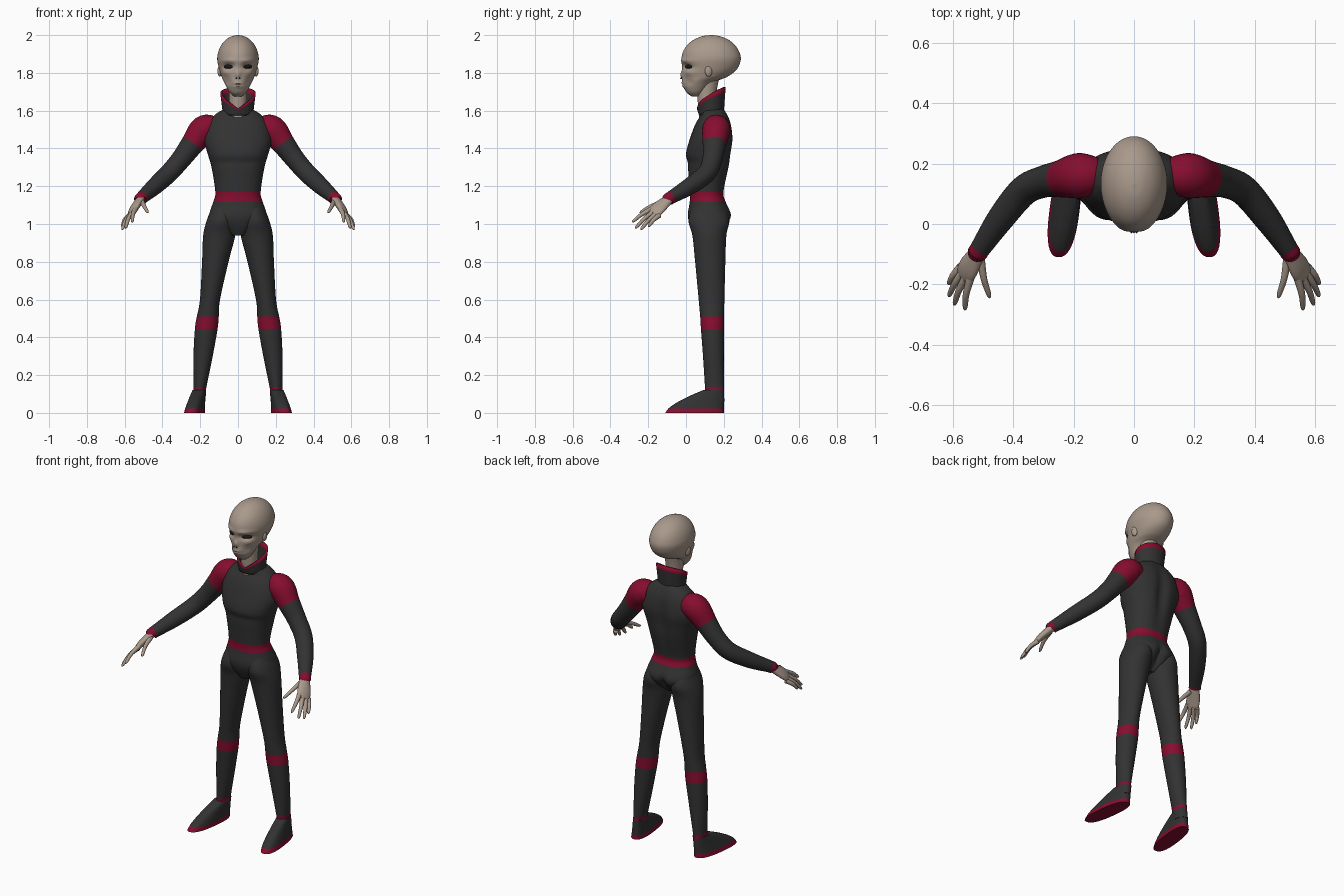
import bpy, bmesh, math
from mathutils import Vector

cube = bpy.data.objects.get("Cube")
if cube:
    bpy.data.objects.remove(cube)


def material(name, red, green, blue):
    mat = bpy.data.materials.new(name)
    mat.use_nodes = True
    color = (red, green, blue, 1)
    mat.diffuse_color = color
    mat.node_tree.nodes["Principled BSDF"].inputs["Base Color"].default_value = color
    return mat


SUIT = material("charcoal suit", .032, .032, .033)
TRIM = material("crimson trim", .24, .004, .028)
SKIN = material("tan skin", .4, .32, .26)
EYE = material("black eye", .01, .01, .01)
FRONT, BACK = -1, 1


def finish(name, bm, materials):
    bmesh.ops.recalc_face_normals(bm, faces=bm.faces)
    mesh = bpy.data.meshes.new(name)
    bm.to_mesh(mesh)
    bm.free()
    for mat in materials:
        mesh.materials.append(mat)
    mesh.shade_smooth()
    mesh.set_sharp_from_angle(angle=math.radians(50))
    obj = bpy.data.objects.new(name, mesh)
    bpy.context.scene.collection.objects.link(obj)
    return obj


def skin_rings(bm, rings, is_trim):
    """Bridge neighbouring rings with quads; is_trim picks the material of each band."""
    for band, (lower, upper) in enumerate(zip(rings, rings[1:])):
        for i in range(len(lower)):
            quad = (lower[i - 1], lower[i], upper[i], upper[i - 1])
            bm.faces.new(quad).material_index = int(is_trim(band))


def spline(rows, sub):
    """Smooth interpolation that passes through every row."""
    last = len(rows) - 1
    steps = []
    for i in range(last):
        a, b, c, d = (Vector(rows[max(0, min(last, i + k))]) for k in (-1, 0, 1, 2))
        for j in range(sub):
            t = j / sub
            steps.append(b + (c - a) * t / 2 + (a - b * 2.5 + c * 2 - d / 2) * t ** 2
                         + ((b - c) * 3 + d - a) / 2 * t ** 3)
    return steps + [Vector(rows[last])]


def loft(name, rows, materials, trim=(), seg=32, sub=6, power=2,
         tube=False, side=None, mirror=1, warp=None):
    """Rows hold x, y, z, half width, half depth. Bands listed in trim use the second material."""
    steps = spline([Vector(row) for row in rows], sub)
    centres = [Vector(step[:3]) for step in steps]
    bm = bmesh.new()
    rings = []
    for k, step in enumerate(steps):
        across, deep = Vector((1, 0, 0)), Vector((0, 1, 0))
        if tube:
            along = centres[min(k + 1, len(steps) - 1)] - centres[max(k - 1, 0)]
            along.normalize()
            across = Vector(side) if side else along.cross(Vector((0, 0, 1)))
            across = (across - along * across.dot(along)).normalized()
            deep = along.cross(across)
        ring = []
        for i in range(seg):
            angle = math.tau * i / seg
            c, s = (math.copysign(abs(f) ** (2 / power), f) for f in (math.cos(angle), math.sin(angle)))
            point = centres[k] + across * step[3] * c + deep * step[4] * s
            if warp:
                warp(point, s)
            point.x *= mirror
            ring.append(bm.verts.new(point))
        rings.append(ring)
    skin_rings(bm, rings, lambda band: band // sub in trim)
    bm.faces.new(rings[0]).material_index = int(0 in trim)
    bm.faces.new(rings[-1]).material_index = int(len(rows) - 2 in trim)
    return finish(name, bm, materials)


def bumps(*table):
    """Soft bumps: facing, x, z, spread in x, spread in z, shift in y."""
    def warp(point, s):
        for facing, x, z, wide, tall, shift in table:
            weight = max(0, min(1, s * facing * 2))
            falloff = ((abs(point.x) - x) / wide) ** 2 + ((point.z - z) / tall) ** 2
            point.y += weight * shift * math.exp(-falloff)
    return warp


def ellipsoid(name, location, radii, mat, turn=0):
    bm = bmesh.new()
    bmesh.ops.create_uvsphere(bm, u_segments=20, v_segments=12, radius=1)
    obj = finish(name, bm, [mat])
    obj.location, obj.scale, obj.rotation_euler.z = location, radii, turn


def upright(table):
    """Turn z, half width, front y, back y into centred loft rows."""
    return [(0, (front + back) / 2, z, width, (back - front) / 2) for z, width, front, back in table]


# Torso with red belt, chest crease and grooved back
torso_rows = upright([
    (.94, .04, .05, .16), (1, .12, .02, .22), (1.05, .15, .01, .24), (1.12, .13, .02, .21),
    (1.17, .12, .02, .2), (1.3, .14, .01, .23), (1.37, .16, 0, .24), (1.45, .18, .02, .25),
    (1.53, .16, .05, .24), (1.58, .12, .08, .22), (1.61, .07, .08, .2)])
torso_shape = bumps((FRONT, .05, 1.33, .07, .02, .006), (BACK, 0, 1.4, .03, .15, -.02),
                    (BACK, 0, 1, .02, .06, -.03))
loft("torso", torso_rows, [SUIT, TRIM], trim=[3], seg=64, power=2.25, warp=torso_shape)

# Standing collar, low at the front, with red rim
bm = bmesh.new()
rings = []
levels = 6
for level in range(levels):
    t = level / (levels - 1)
    ring = []
    for i in range(64):
        c, s = math.cos(math.tau * i / 64), math.sin(math.tau * i / 64)
        rise = t * (.035 + .115 * math.sqrt((1 + s) / 2))
        ring.append(bm.verts.new(((.074 + rise / 8) * c, .134 + (.06 + t / 90) * s, 1.575 + rise)))
    rings.append(ring)
skin_rings(bm, rings, lambda band: band == levels - 2)
collar = finish("collar", bm, [SUIT, TRIM])
thickness = collar.modifiers.new("thickness", "SOLIDIFY")
thickness.thickness = .01
thickness.offset = 0

# Neck
loft("neck", upright([(1.56, .05, .07, .17), (1.68, .047, .06, .16), (1.79, .055, .06, .18)]), [SKIN])

# Head: jaw rows, then a domed skull, with sunken eyes, nose and muzzle
head_rows = upright([(1.675, .02, .03, .07), (1.7, .047, 0, .1), (1.75, .073, -.018, .15),
                     (1.78, .087, -.018, .22), (1.82, .1, -.02, .27)])
for i in range(6):
    angle = math.pi / 2 * i / 5
    shrink = max(math.cos(angle), .03)
    head_rows.append((0, .133, 1.87 + .13 * math.sin(angle), .11 * shrink, .157 * shrink))
face = bumps(
    (FRONT, .05, 1.833, .03, .016, .02),    # eye sockets
    (FRONT, .05, 1.865, .04, .012, -.007),  # brows
    (FRONT, 0, 1.79, .013, .02, -.012),     # nose
    (FRONT, .07, 1.8, .02, .014, -.008),    # cheekbones
    (FRONT, .055, 1.755, .02, .02, .012),   # cheek hollows
    (FRONT, 0, 1.737, .03, .015, -.01),     # muzzle
    (FRONT, 0, 1.737, .03, .004, .009))     # mouth
loft("head", head_rows, [SKIN], seg=96, sub=8, warp=face)


def toe_out(point, s):
    point.x += (.15 - point.y) / 8


palm_side = (.5, .8, -.35)
knuckles = Vector((.542, -.18, 1.08)), Vector((.574, -.142, 1.045))
tips = Vector((.56, -.285, 1.01)), Vector((.615, -.2, .985))
tip_bow = Vector((.02, -.014, -.028))
knuckle_lift = Vector((.005, 0, .007))

for label, sign in (("left", 1), ("right", -1)):
    # Eye, nostril and ear
    ellipsoid(label + "_eye", (.051 * sign, .014, 1.833), (.028, .011, .011), EYE, .6 * sign)
    ellipsoid(label + "_nostril", (.009 * sign, -.026, 1.772), (.003, .005, .004), EYE)
    ellipsoid(label + "_ear", (.096 * sign, .12, 1.81), (.012, .02, .03), SKIN, .25 * sign)

    # Arm with red shoulder and cuff
    arm = [(.12, .16, 1.51, .06), (.18, .16, 1.5, .075), (.24, .15, 1.425, .062),
           (.3, .14, 1.345, .053), (.365, .11, 1.27, .05), (.44, .02, 1.2, .045),
           (.508, -.08, 1.14, .034), (.517, -.094, 1.13, .034)]
    arm_rows = [(x, y, z, radius, radius) for x, y, z, radius in arm]
    loft(label + "_arm", arm_rows, [SUIT, TRIM], trim=[0, 1, 6], tube=True, mirror=sign)

    # Palm
    palm_rows = [(.51, -.083, 1.138, .025, .022), (.545, -.14, 1.09, .04, .02),
                 (.562, -.17, 1.06, .037, .014), (.568, -.18, 1.05, .024, .005)]
    loft(label + "_palm", palm_rows, [SKIN], tube=True, side=palm_side, mirror=sign)

    # Fingers fanned between the index and the little finger, then the thumb
    digits = {}
    for i, finger in enumerate(("index", "middle", "ring", "little")):
        tip = tips[0].lerp(tips[1], i / 3) + tip_bow * math.sin(math.pi * i / 3)
        digits[finger + "_finger"] = knuckles[0].lerp(knuckles[1], i / 3), tip
    digits["thumb"] = Vector((.508, -.115, 1.118)), Vector((.477, -.245, 1.06))
    for finger, (base, tip) in digits.items():
        middle = base.lerp(tip, .5) + knuckle_lift
        finger_rows = [(*point, radius, radius) for point, radius in (
            (base, .014), (middle, .011), (middle.lerp(tip, .8), .008), (tip, .002))]
        loft(f"{label}_{finger}", finger_rows, [SKIN], seg=14, tube=True,
             side=palm_side, mirror=sign)

    # Leg leaning outward to the ankle, with red bands at knee and ankle
    leg = [(1.1, .06, .08), (1.02, .078, .108), (.94, .085, .09), (.8, .07, .08), (.6, .053, .068),
           (.51, .058, .063), (.445, .06, .061), (.3, .051, .055), (.137, .034, .05),
           (.115, .034, .05), (.06, .034, .05)]
    leg_rows = [(.21 - .12 * z ** 1.3, .155 - z / 30, z, width, depth) for z, width, depth in leg]
    loft(label + "_leg", leg_rows, [SUIT, TRIM], trim=[5, 8], seg=40, mirror=sign)

    # Shoe sloping from toe to ankle, with red sole
    shoe_rows = []
    for i in range(6):
        t = i / 5
        toe = -.11 + .2 * t ** 1.5
        shoe_rows.append((.217 - t / 90, (toe + .2) / 2, .12 * t, .05 - t / 60, (.2 - toe) / 2))
    loft(label + "_shoe", shoe_rows, [SUIT, TRIM], trim=[0], seg=40, power=2.5,
         mirror=sign, warp=toe_out)
